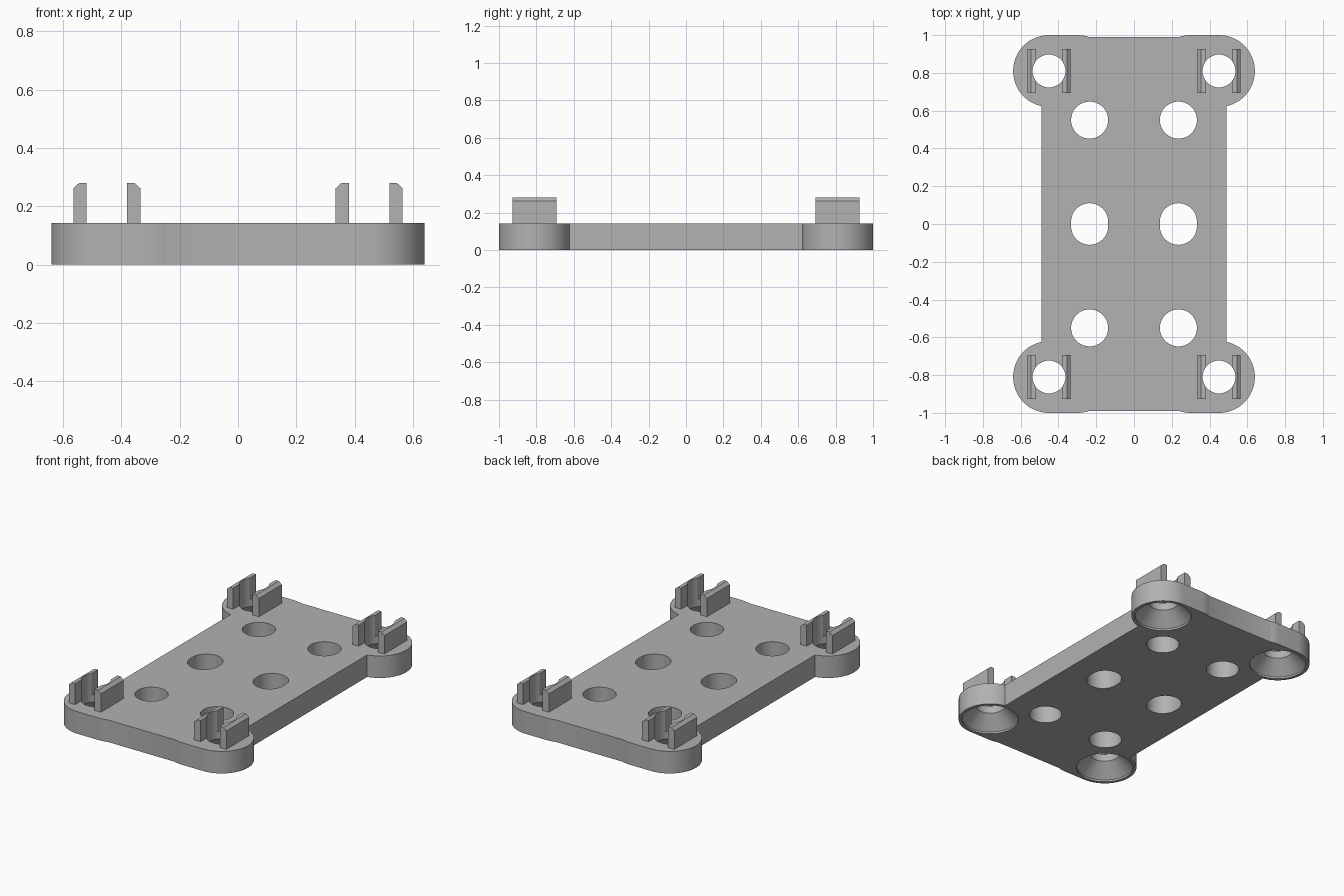
import bpy, bmesh
from math import sin, cos, pi, radians

if "Cube" in bpy.data.objects:
    bpy.data.objects.remove(bpy.data.objects["Cube"], do_unlink=True)

TOP, CLIP_TOP = 0.143, 0.28
LOBE_X, LOBE_Y, LOBE_R = 0.45, 0.81, 0.19
BORE = 0.087

grey = bpy.data.materials.new("plain grey")
grey.use_nodes = True
colour = (0.445, 0.445, 0.445, 1)
grey.diffuse_color = colour
grey.node_tree.nodes["Principled BSDF"].inputs["Base Color"].default_value = colour


def make_object(name, bm):
    bmesh.ops.recalc_face_normals(bm, faces=bm.faces)
    mesh = bpy.data.meshes.new(name)
    bm.to_mesh(mesh)
    bm.free()
    mesh.materials.append(grey)
    obj = bpy.data.objects.new(name, mesh)
    bpy.context.collection.objects.link(obj)
    return obj


def prism(points, direction):
    bm = bmesh.new()
    face = bm.faces.new([bm.verts.new(p) for p in points])
    grown = bmesh.ops.extrude_face_region(bm, geom=[face], use_keep_orig=True)
    moved = [v for v in grown["geom"] if isinstance(v, bmesh.types.BMVert)]
    bmesh.ops.translate(bm, verts=moved, vec=direction)
    return bm


def arc(x, y, r, start, end, n):
    steps = [radians(start + (end - start) * i / n) for i in range(n + 1)]
    return [(x + r * cos(a), y + r * sin(a)) for a in steps]


def add_bore(bm, x, y, profile, stretch=0, n=64):
    """Closed cutter from (radius, height) rings, optionally stretched to a slot."""
    rings = []
    for r, z in profile:
        ring = []
        for i in range(n):
            a = 2 * pi * (i + 0.5) / n
            shift = stretch if sin(a) > 0 else -stretch
            ring.append(bm.verts.new((x + r * cos(a), y + r * sin(a) + shift, z)))
        rings.append(ring)
    for low, high in zip(rings, rings[1:]):
        for i in range(n):
            j = (i + 1) % n
            bm.faces.new((low[i], low[j], high[j], high[i]))
    bm.faces.new(rings[0][::-1])
    bm.faces.new(rings[-1])


def cut(obj, cutter):
    mod = obj.modifiers.new("holes", "BOOLEAN")
    mod.operation, mod.solver, mod.object = "DIFFERENCE", "EXACT", cutter
    bpy.context.view_layer.objects.active = obj
    bpy.ops.object.modifier_apply(modifier=mod.name)


def smooth(obj):
    bpy.ops.object.select_all(action="DESELECT")
    obj.select_set(True)
    bpy.context.view_layer.objects.active = obj
    bpy.ops.object.shade_smooth_by_angle(angle=radians(25))


# Plate outline: one quarter, mirrored round
quarter = arc(LOBE_X, LOBE_Y, LOBE_R, -78, 90, 40) + arc(0.3, LOBE_Y, LOBE_R, 90, 108.5, 6)
half = quarter + [(-x, y) for x, y in reversed(quarter)]
outline = half + [(x, -y) for x, y in reversed(half)]
plate = make_object("base_plate", prism([(x, y, 0) for x, y in outline], (0, 0, TOP)))

# Cutter: countersunk corner bores and six through holes
bm = bmesh.new()
for sx in (-1, 1):
    for sy in (-1, 1):
        add_bore(bm, sx * LOBE_X, sy * LOBE_Y,
                 [(0.17, -0.05), (0.17, 0.012), (BORE, 0.095), (BORE, 0.4)])
    for y, stretch in ((-0.55, 0), (0, 0.012), (0.55, 0)):
        add_bore(bm, sx * 0.235, y, [(0.098, -0.05), (0.098, 0.4)], stretch)
cutter = make_object("hole_cutter", bm)
cutter.hide_render = True

cut(plate, cutter)
smooth(plate)

# Clip pairs: chamfered walls facing away from each bore, hollowed by it
for sx, side in ((-1, "right"), (1, "left")):
    for sy, end in ((-1, "front"), (1, "back")):
        for d, place in ((-1, "inner"), (1, "outer")):
            section = [(0.07, TOP), (0.115, TOP), (0.115, 0.262), (0.095, CLIP_TOP), (0.07, CLIP_TOP)]
            points = [(sx * (LOBE_X + d * x), sy * LOBE_Y - 0.117, z) for x, z in section]
            clip = make_object(f"{end}_{side}_{place}_clip", prism(points, (0, 0.234, 0)))
            cut(clip, cutter)
            smooth(clip)

bpy.data.objects.remove(cutter, do_unlink=True)
